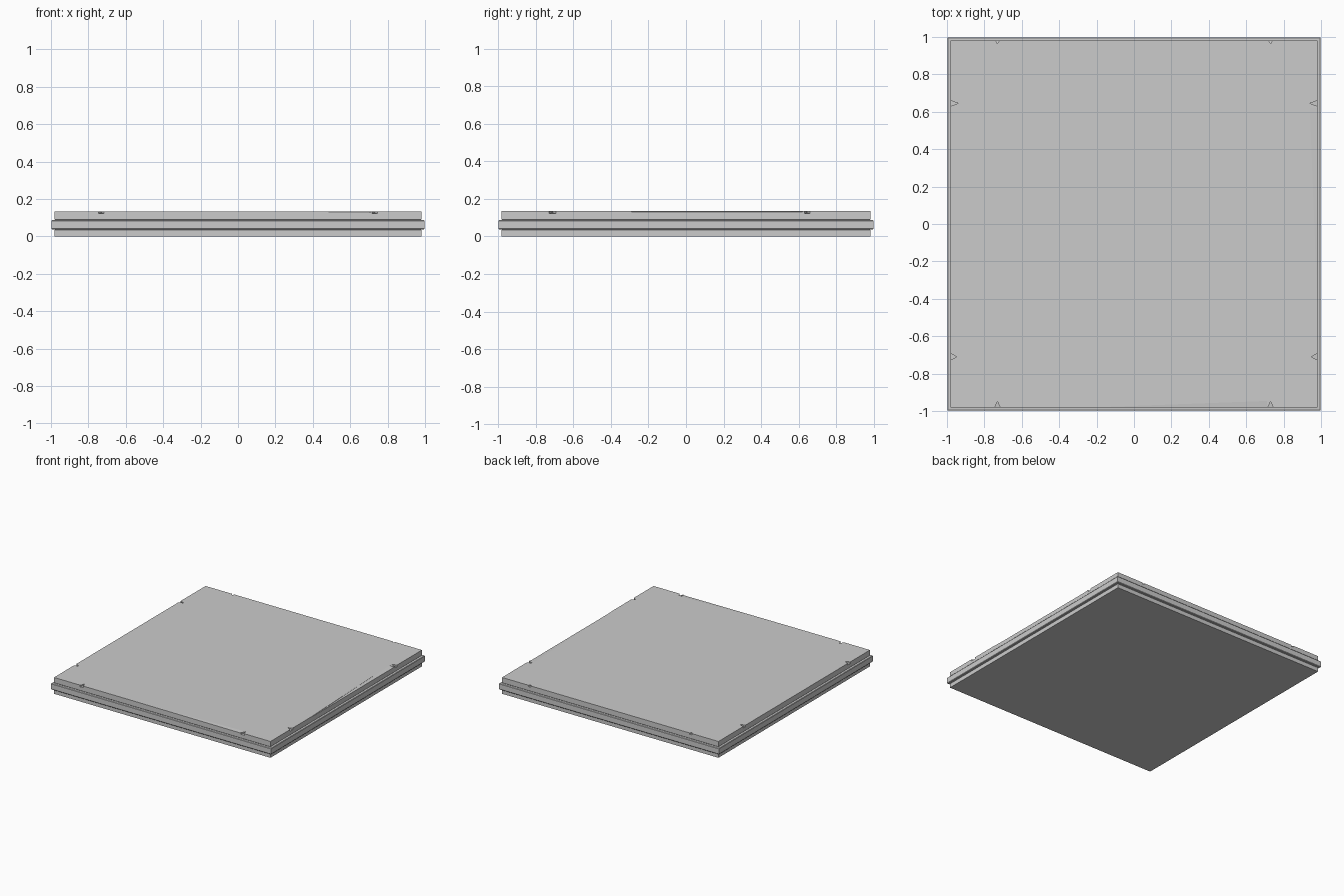
import bpy, bmesh

if "Cube" in bpy.data.objects:
    bpy.data.objects.remove(bpy.data.objects["Cube"])


def mesh_object(name, bm):
    bmesh.ops.recalc_face_normals(bm, faces=bm.faces[:])
    me = bpy.data.meshes.new(name)
    bm.to_mesh(me)
    bm.free()
    ob = bpy.data.objects.new(name, me)
    bpy.context.collection.objects.link(ob)
    return ob


# Square slab with a raised band around its edge: (half width, z) profile
profile = [(0.982, 0), (0.982, 0.033), (0.979, 0.036), (0.995, 0.037), (0.998, 0.041),
           (0.998, 0.083), (0.995, 0.087), (0.979, 0.088), (0.982, 0.091), (0.982, 0.134)]
bm = bmesh.new()
rings = [[bm.verts.new((sx * h, sy * h, z))
          for sx, sy in ((-1, -1), (1, -1), (1, 1), (-1, 1))] for h, z in profile]
for a, b in zip(rings, rings[1:]):
    for i in range(4):
        j = (i + 1) % 4
        bm.faces.new((a[i], a[j], b[j], b[i]))
bm.faces.new(rings[0][::-1])
bm.faces.new(rings[-1])
slab = mesh_object("floor_slab", bm)


def cut(points):
    """Remove the convex hull of the points from the slab."""
    bm = bmesh.new()
    for p in points:
        bm.verts.new(p)
    bmesh.ops.convex_hull(bm, input=bm.verts[:])
    cutter = mesh_object("chip_cutter", bm)
    cutter.hide_render = True
    mod = slab.modifiers.new("chip", 'BOOLEAN')
    mod.operation = 'DIFFERENCE'
    mod.solver = 'EXACT'
    mod.object = cutter
    bpy.context.view_layer.objects.active = slab
    bpy.ops.object.modifier_apply(modifier=mod.name)
    bpy.data.objects.remove(cutter)


def chip(side, sign, pos, width, depth, drop):
    """Small wedge knocked out of a top edge; side is the axis it faces."""
    e, w, top = 0.99, width / 2, 0.14
    raw = [(pos - w, e, top), (pos + w, e, top), (pos - w, e, 0.134 - drop),
           (pos + w, e, 0.134 - drop), (pos, 0.982 - depth, top),
           (pos, 0.982 - depth, 0.132 - drop * 0.5)]
    cut([(u, sign * v, z) if side == 'y' else (sign * v, u, z) for u, v, z in raw])


# Chipped notches on the top edges
for s in (-1, 1):
    chip('y', -1, s * 0.73, 0.036, 0.034, 0.014)
    chip('y', 1, s * 0.73, 0.03, 0.018, 0.012)
    chip('x', s, 0.645, 0.036, 0.042, 0.014)
    chip('x', s, -0.71, 0.045, 0.034, 0.014)

# Long shallow wear along the front and right top edges
cut([(-0.5, -0.99, 0.1341), (0.71, -0.99, 0.130), (0.71, -0.945, 0.1341),
     (0.71, -0.99, 0.14), (-0.5, -0.99, 0.14), (0.71, -0.945, 0.14)])
cut([(0.99, -0.68, 0.130), (0.99, 0.62, 0.130), (0.94, 0.62, 0.1341),
     (0.99, -0.68, 0.14), (0.99, 0.62, 0.14), (0.94, 0.62, 0.14)])

# Chipped corners of the band
for sx in (-1, 1):
    for sy in (-1, 1):
        cut([(sx * x, sy * y, z) for x, y, z in
             ((1.01, 0.983, 0.03), (1.01, 0.983, 0.046), (1.01, 0.94, 0.03),
              (0.985, 0.975, 0.03))])
